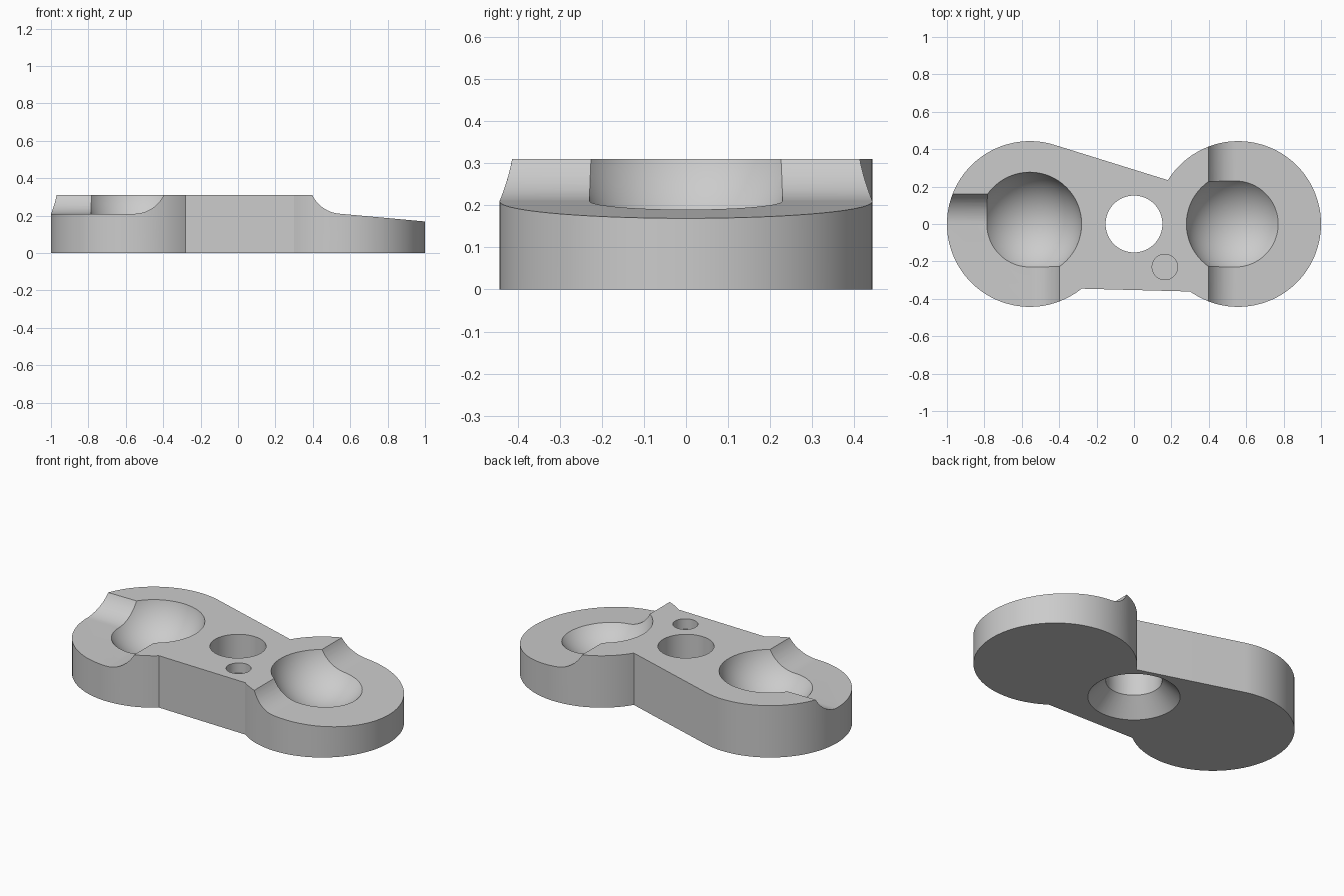
import bpy, bmesh
from math import sin, cos, atan2, radians, pi
from mathutils import Vector

cube = bpy.data.objects.get("Cube")
if cube:
    bpy.data.objects.remove(cube)

HEIGHT = 0.31
LOBE_X, LOBE_R = 0.557, 0.443
STEP_Z, FILLET_R = 0.21, 0.178
SLOPE = radians(5.2)

grey = bpy.data.materials.new("plain grey")
grey.use_nodes = True
colour = (0.6, 0.6, 0.6, 1)
grey.diffuse_color = colour
grey.node_tree.nodes["Principled BSDF"].inputs["Base Color"].default_value = colour


def arc(cx, cy, r, start, end, n):
    steps = [start + (end - start) * i / n for i in range(n + 1)]
    return [(cx + r * cos(a), cy + r * sin(a)) for a in steps]


def finish(bm, name):
    bmesh.ops.recalc_face_normals(bm, faces=bm.faces)
    mesh = bpy.data.meshes.new(name)
    bm.to_mesh(mesh)
    bm.free()
    mesh.materials.append(grey)
    obj = bpy.data.objects.new(name, mesh)
    bpy.context.collection.objects.link(obj)
    return obj


def prism(name, points, direction):
    """Extrude a closed 3D outline along a vector."""
    bm = bmesh.new()
    face = bm.faces.new([bm.verts.new(p) for p in points])
    new = bmesh.ops.extrude_face_region(bm, geom=[face])["geom"]
    verts = [g for g in new if isinstance(g, bmesh.types.BMVert)]
    bmesh.ops.translate(bm, verts=verts, vec=Vector(direction))
    return finish(bm, name)


def cone(name, x, y, z0, z1, r0, r1):
    bm = bmesh.new()
    bmesh.ops.create_cone(bm, cap_ends=True, segments=96, radius1=r0, radius2=r1, depth=z1 - z0)
    bmesh.ops.translate(bm, verts=bm.verts, vec=(x, y, (z0 + z1) / 2))
    return finish(bm, name)


def ball(name, x):
    bm = bmesh.new()
    bmesh.ops.create_uvsphere(bm, u_segments=96, v_segments=48, radius=0.2855)
    bmesh.ops.translate(bm, verts=bm.verts, vec=(x, 0, 0.379))
    return finish(bm, name)


def combine(target, cutter, operation="DIFFERENCE"):
    """Apply a boolean and discard the helper."""
    mod = target.modifiers.new("cut", "BOOLEAN")
    mod.operation, mod.solver, mod.object = operation, "EXACT", cutter
    depsgraph = bpy.context.evaluated_depsgraph_get()
    mesh = bpy.data.meshes.new_from_object(target.evaluated_get(depsgraph))
    target.modifiers.clear()
    target.data = mesh
    bpy.data.objects.remove(cutter)


def step_profile(slope):
    """Concave fillet running into a flat or falling floor, centred on the lobe."""
    cz = STEP_Z + FILLET_R
    pts = arc(0, cz, FILLET_R, pi, 1.5 * pi - slope, 20)
    u, z = pts[-1]
    return pts + [(0.6, z - (0.6 - u) * sin(slope) / cos(slope)), (0.6, cz)]


# Plate outline: two round lobes joined by a bridge
right_arc = arc(LOBE_X, 0, LOBE_R, atan2(-0.361, -0.257), atan2(0.235, -0.377) - 0.0, 96)
left_arc = arc(-LOBE_X, 0, LOBE_R, radians(73), radians(308.7), 96)
plate = prism("plate", [(x, y, 0) for x, y in right_arc + left_arc], (0, 0, HEIGHT))

# Sloping step across the right lobe
slope_cut = prism("slope_cutter", [(LOBE_X + u, -0.6, z) for u, z in step_profile(SLOPE)], (0, 1.2, 0))
combine(plate, slope_cut)

# Flat corner step on the left lobe, filleted along both walls
corner = prism("corner_cutter", [(-LOBE_X - u, -0.6, z) for u, z in step_profile(0)], (0, 1.2, 0))
wall = prism("wall_cutter", [(-1.2, -u, z) for u, z in step_profile(0)], (1.0, 0, 0))
combine(corner, wall, "INTERSECT")
combine(plate, corner)

# Spherical sockets
for x in (-LOBE_X, LOBE_X):
    combine(plate, ball("socket_cutter", x))

# Centre hole with countersink below, and a small blind hole
combine(plate, cone("hole_cutter", 0, 0, -0.1, 0.5, 0.152, 0.152))
combine(plate, cone("countersink_cutter", 0, 0, -0.01, 0.1, 0.26, 0.15))
combine(plate, cone("pin_hole_cutter", 0.165, -0.23, 0.25, 0.5, 0.068, 0.068))

# Smooth curved walls, sharp edges
bpy.ops.object.select_all(action="DESELECT")
plate.select_set(True)
bpy.context.view_layer.objects.active = plate
bpy.ops.object.shade_smooth_by_angle(angle=radians(25))
